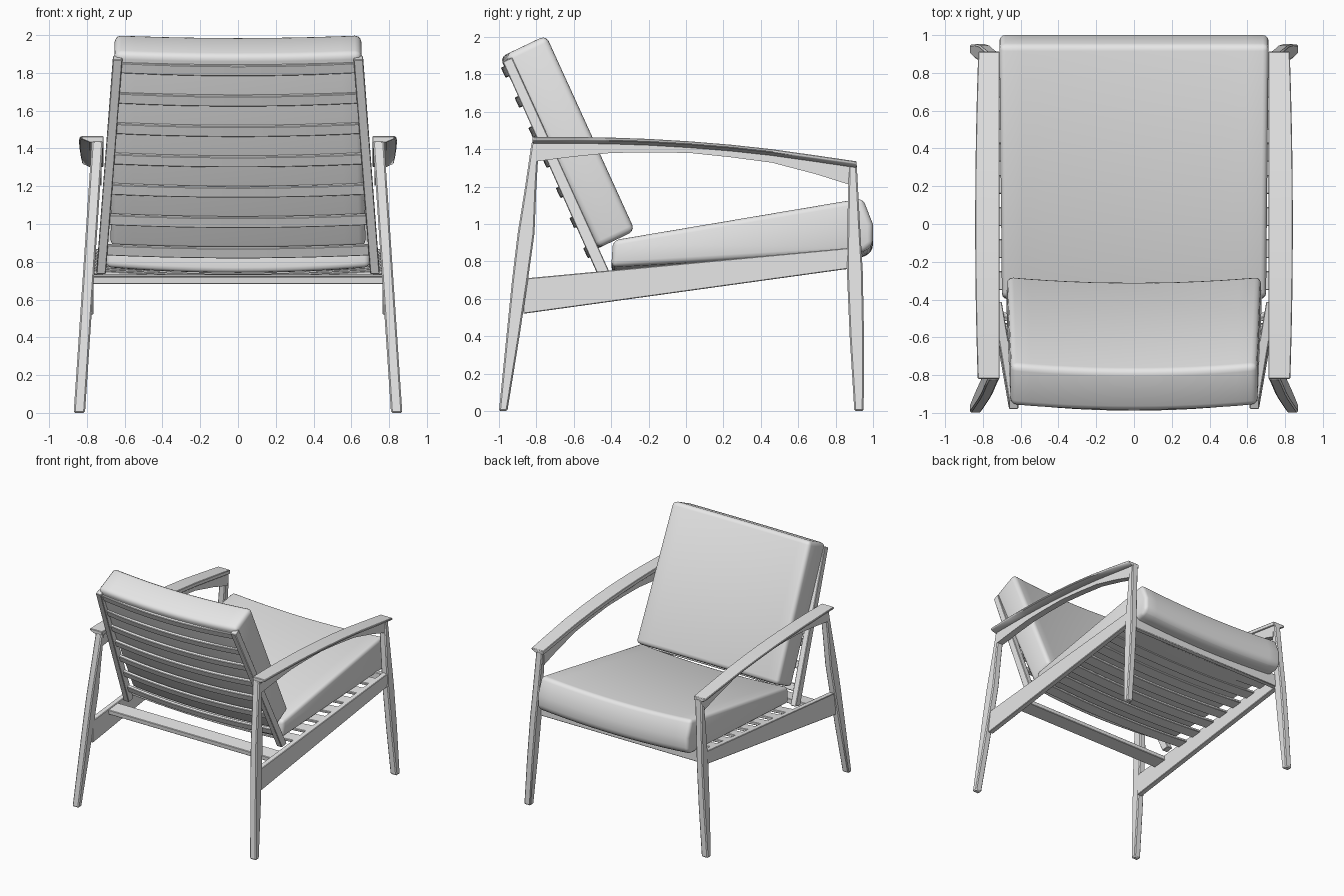
import bpy, bmesh, math

if "Cube" in bpy.data.objects:
    bpy.data.objects.remove(bpy.data.objects["Cube"], do_unlink=True)

grey = bpy.data.materials.new("plain_grey")
grey.use_nodes = True
GREY = (0.8, 0.8, 0.8, 1)
grey.diffuse_color = GREY
grey.node_tree.nodes["Principled BSDF"].inputs["Base Color"].default_value = GREY


def loft(name, rings, bevel=0.006, segments=1):
    """Skin a list of equal rings, cap the ends and soften the edges."""
    bm = bmesh.new()
    loops = [[bm.verts.new(p) for p in ring] for ring in rings]
    n = len(loops[0])
    for a, b in zip(loops, loops[1:]):
        for i in range(n):
            j = (i + 1) % n
            bm.faces.new((a[i], a[j], b[j], b[i]))
    bm.faces.new(loops[0])
    bm.faces.new(loops[-1])
    bmesh.ops.recalc_face_normals(bm, faces=bm.faces)
    mesh = bpy.data.meshes.new(name)
    bm.to_mesh(mesh)
    bm.free()
    mesh.materials.append(grey)
    obj = bpy.data.objects.new(name, mesh)
    bpy.context.collection.objects.link(obj)
    bpy.ops.object.select_all(action='DESELECT')
    obj.select_set(True)
    bpy.context.view_layer.objects.active = obj
    if bevel:
        mod = obj.modifiers.new("soft_edges", 'BEVEL')
        mod.width, mod.segments = bevel, segments
        mod.limit_method, mod.angle_limit = 'ANGLE', math.radians(30)
        bpy.ops.object.modifier_apply(modifier=mod.name)
    bpy.ops.object.shade_smooth_by_angle(angle=math.radians(35))
    return obj


def bowed(name, section, half_width, bow, bevel, segments=1, steps=12):
    """Sweep a (y, z) section across x, pushing the middle along the bow vector."""
    rings = []
    for k in range(steps + 1):
        t = 2 * k / steps - 1
        f = 1 - t * t
        rings.append([(t * half_width(y, z), y + bow[0] * f, z + bow[1] * f)
                      for y, z in section])
    return loft(name, rings, bevel, segments)


def box_section(cy, cz, along, length, thick):
    """Rectangle in the side plane, its long side following a unit direction."""
    uy, uz = along[0] * length / 2, along[1] * length / 2
    vy, vz = -along[1] * thick / 2, along[0] * thick / 2
    return [(cy + a * uy + b * vy, cz + a * uz + b * vz)
            for a, b in ((-1, -1), (1, -1), (1, 1), (-1, 1))]


def rect(x0, x1, y0, y1, z):
    return [(x0, y0, z), (x1, y0, z), (x1, y1, z), (x0, y1, z)]


def rail_top(y):
    return 0.79 + 0.094 * y


# Cushions
bowed("back_cushion",
      [(-0.47, 0.87), (-0.27, 0.965), (-0.745, 2.01), (-0.965, 1.905)],
      lambda y, z: 0.675 - 0.02 * (z - 0.9), (-0.03, -0.014), 0.035, 3)
bowed("seat_cushion",
      [(-0.40, 0.77), (-0.39, 0.915), (0.945, 1.14), (1.0, 1.0),
       (1.0, 0.89), (0.95, 0.85)],
      lambda y, z: 0.703 + 0.01 * y, (0.0, -0.03), 0.03, 3)

# Back slats, between the leaning back rails
lean = (-0.42, 0.907)
for i in range(7):
    t = i / 6
    y, z = -0.49 - 0.44 * t, 0.865 + 0.965 * t
    bowed("back_slat_%d" % (i + 1), box_section(y, z, lean, 0.06, 0.025),
          lambda y, z: 0.70 - 0.08 * (z - 0.85), (-0.036, -0.016), 0.004)

# Seat slats, between the side rails
for i in range(7):
    y = -0.30 + 0.17 * i
    bowed("seat_slat_%d" % (i + 1),
          box_section(y, rail_top(y) - 0.012, (0.996, 0.09), 0.10, 0.022),
          lambda y, z: 0.78, (0.0, -0.03), 0.004)

# Cross bars at the rear and front of the seat frame
bowed("rear_cross_bar", box_section(-0.59, 0.707, (0.996, 0.09), 0.13, 0.04),
      lambda y, z: 0.775, (0, 0), 0.004, steps=1)
bowed("front_cross_bar", [(0.84, 0.757), (0.88, 0.76), (0.88, 0.868), (0.84, 0.868)],
      lambda y, z: 0.785, (0, 0), 0.004, steps=1)

# Profiles: legs as (z, back y, front y); arms as (y, top z, bottom z)
FRONT_LEG = [(0, 0.90, 0.95), (0.4, 0.875, 0.952), (0.75, 0.86, 0.945),
             (1.0, 0.863, 0.93), (1.32, 0.87, 0.913)]
BACK_LEG = [(0, -1.0, -0.955), (0.4, -0.96, -0.89), (0.7, -0.93, -0.845),
            (0.95, -0.90, -0.81), (1.2, -0.86, -0.80), (1.44, -0.825, -0.785)]
ARM = [(-0.82, 1.465, 1.335), (-0.6, 1.465, 1.36), (-0.4, 1.462, 1.38),
       (-0.2, 1.455, 1.383), (0.02, 1.442, 1.38), (0.24, 1.424, 1.357),
       (0.46, 1.40, 1.328), (0.7, 1.366, 1.265), (0.912, 1.335, 1.205)]

for s, side in ((1, "left"), (-1, "right")):
    # Splayed, tapered legs
    for name, profile in (("front_leg", FRONT_LEG), ("back_leg", BACK_LEG)):
        loft("%s_%s" % (name, side),
             [rect(s * (0.81 - 0.067 * z), s * (0.87 - 0.067 * z), y0, y1, z)
              for z, y0, y1 in profile], 0.008)

    # Arm: a bowed top plate over a narrower arched beam
    plate, beam = [], []
    for y, top, low in ARM:
        outer = 0.825 + 0.016 * (1 - (y / 0.9) ** 2)
        plate.append([(s * 0.712, y, top), (s * outer, y, top),
                      (s * outer, y, top - 0.016), (s * 0.785, y, top - 0.034),
                      (s * 0.712, y, top - 0.034)])
        yb = max(-0.80, min(y, 0.89))
        beam.append([(s * 0.722, yb, top - 0.03), (s * 0.78, yb, top - 0.03),
                     (s * 0.78, yb, low), (s * 0.722, yb, low)])
    loft("arm_plate_" + side, plate, 0.004)
    loft("arm_beam_" + side, beam, 0)

    # Side rail of the seat frame, tapering towards the front
    loft("side_rail_" + side,
         [[(s * 0.765, y, low), (s * 0.81, y, low),
           (s * 0.81, y, rail_top(y)), (s * 0.765, y, rail_top(y))]
          for y, low in ((-0.87, 0.52), (0.88, 0.762))], 0.004)

    # Leaning back rail
    loft("back_rail_" + side,
         [[(s * x, -0.475 + dy, 0.735), (s * (x + 0.05), -0.475 + dy, 0.735),
           (s * (x + 0.05), -0.41 + dy, 0.745), (s * x, -0.41 + dy, 0.745)]
          if low else
          [(s * x, -0.98, 1.868), (s * (x + 0.05), -0.98, 1.868),
           (s * (x + 0.05), -0.93, 1.89), (s * x, -0.93, 1.89)]
          for low, x, dy in ((True, 0.70, 0.0), (False, 0.612, 0.0))], 0.004)
